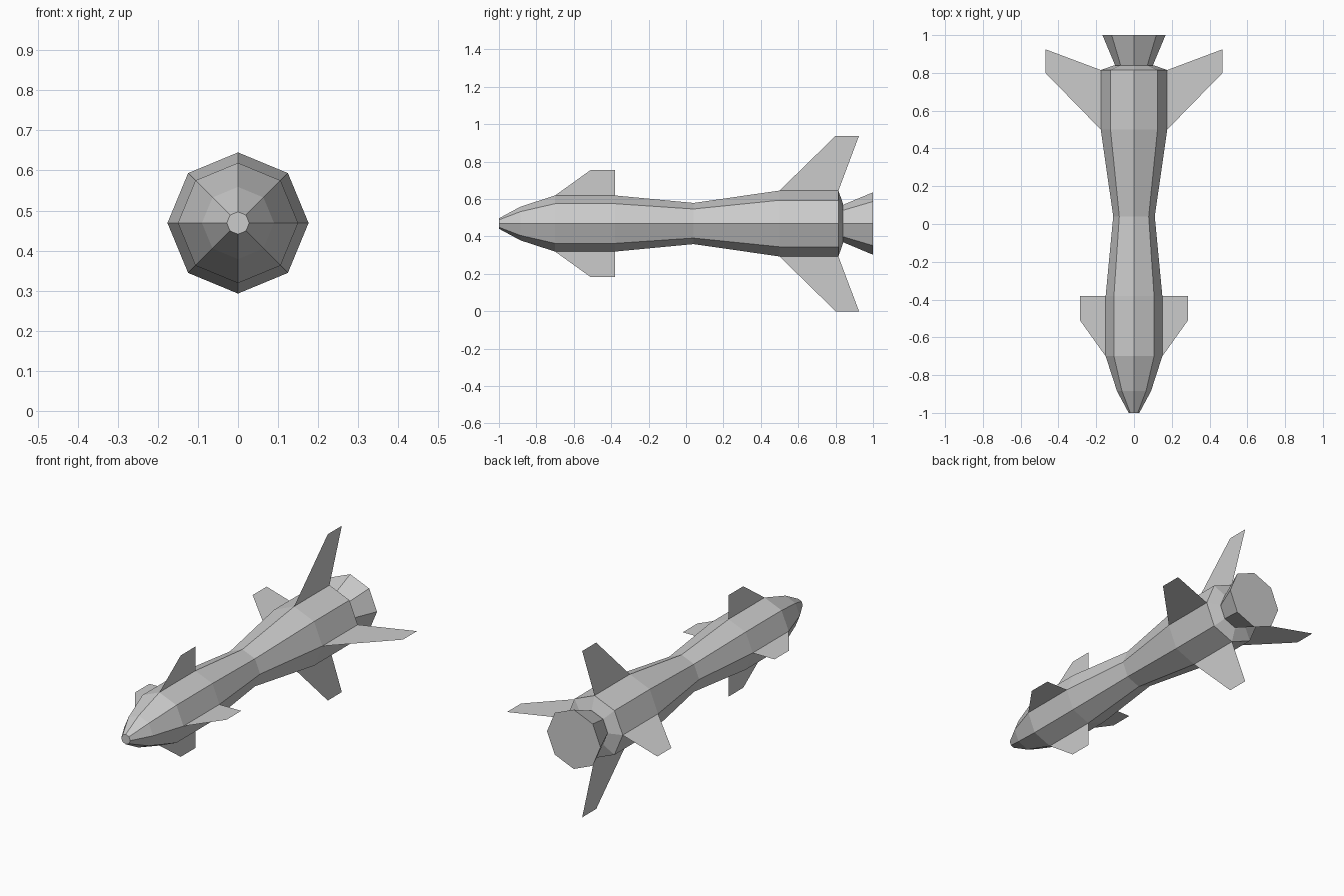
import bpy, bmesh
from math import sin, cos, pi

if "Cube" in bpy.data.objects:
    bpy.data.objects.remove(bpy.data.objects["Cube"])

CZ = 0.469   # height of the long axis
SIDES = 8


def make_object(name, bm, recalc=True):
    if recalc:
        bmesh.ops.recalc_face_normals(bm, faces=bm.faces[:])
    me = bpy.data.meshes.new(name)
    bm.to_mesh(me)
    bm.free()
    ob = bpy.data.objects.new(name, me)
    bpy.context.collection.objects.link(ob)
    return ob


def lathe_y(name, profile):
    """Octagonal solid around the y axis from (y, radius) pairs, capped."""
    bm = bmesh.new()
    rings = []
    for y, r in profile:
        rings.append([bm.verts.new((r * cos(2 * pi * i / SIDES), y,
                                    CZ + r * sin(2 * pi * i / SIDES)))
                      for i in range(SIDES)])
    for a, b in zip(rings, rings[1:]):
        for i in range(SIDES):
            j = (i + 1) % SIDES
            bm.faces.new((a[i], a[j], b[j], b[i]))
    bm.faces.new(rings[0])
    bm.faces.new(rings[-1])
    return make_object(name, bm)


def fin(name, outline, k):
    """Thin flat fin from (y, radius) points, turned k quarter turns."""
    c, s = round(cos(k * pi / 2)), round(sin(k * pi / 2))
    bm = bmesh.new()
    bm.faces.new([bm.verts.new((r * c, y, CZ + r * s)) for y, r in outline])
    return make_object(name, bm, recalc=False)


# Fuselage with waist, and flared tail nozzle
lathe_y("fuselage", [(-1.0, 0.028), (-0.885, 0.09), (-0.7, 0.15), (-0.38, 0.15),
                     (0.04, 0.11), (0.5, 0.176), (0.815, 0.176), (0.84, 0.105)])
lathe_y("nozzle", [(0.84, 0.1), (1.0, 0.167)])

# Four small front fins and four large tail fins
FRONT = [(-0.7, 0.15), (-0.51, 0.286), (-0.38, 0.286), (-0.38, 0.15)]
TAIL = [(0.5, 0.176), (0.8, 0.469), (0.925, 0.469), (0.815, 0.176)]
for k, side in enumerate(("right", "top", "left", "bottom")):
    fin("front_fin_" + side, FRONT, k)
    fin("tail_fin_" + side, TAIL, k)
